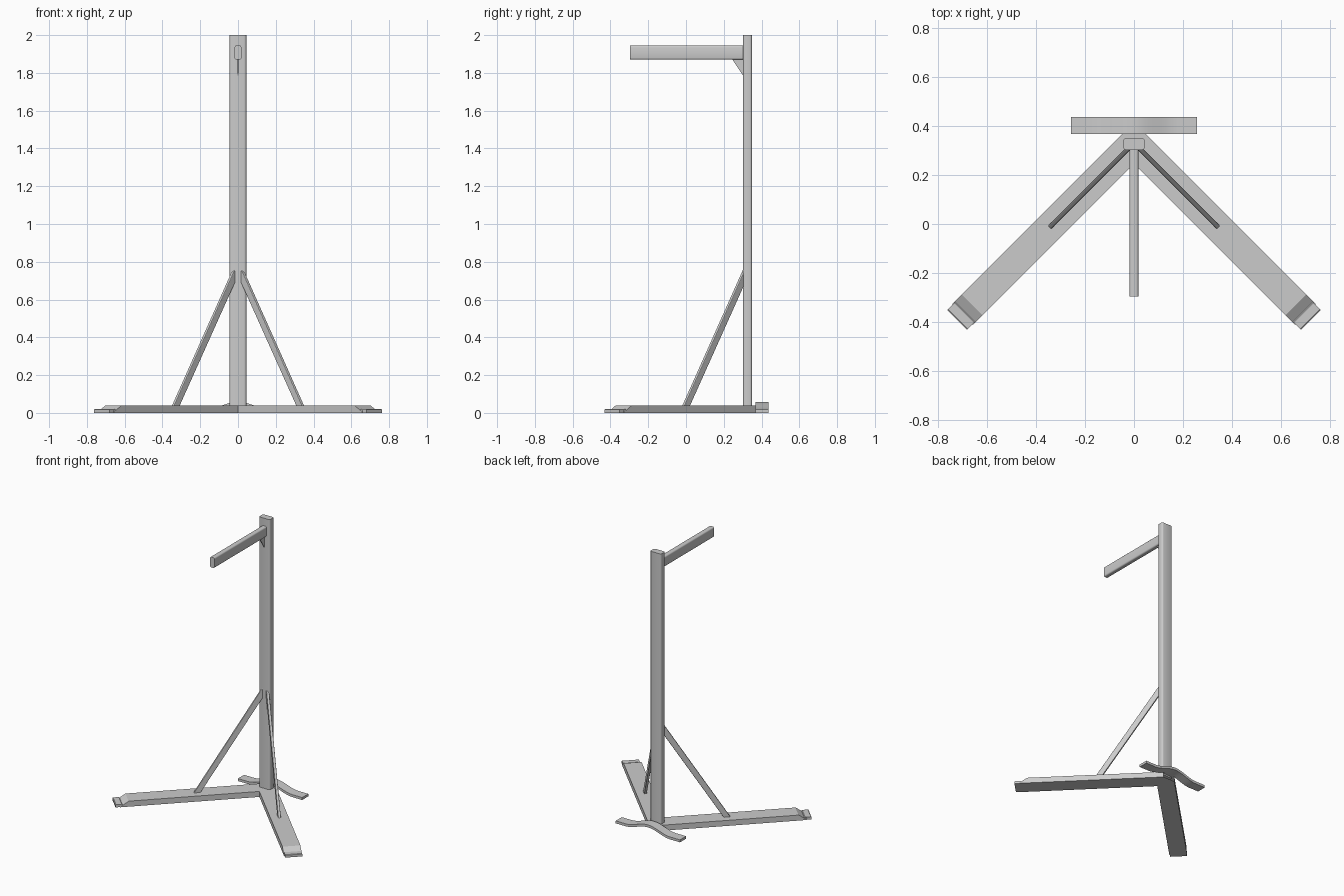
import bpy, bmesh, math
from mathutils import Vector

if "Cube" in bpy.data.objects:
    bpy.data.objects.remove(bpy.data.objects["Cube"])

X, Y, Z = Vector((1, 0, 0)), Vector((0, 1, 0)), Vector((0, 0, 1))
R = math.sqrt(0.5)
ALONG = Vector((R, -R, 0))      # direction of the right leg
ACROSS = Vector((R, R, 0))
APEX = Vector((0, 0.33, 0))     # where the leg centre lines meet


def prism(name, pts, origin, u, v, w, a, b, cuts=(), mirror=False, smooth=False):
    """Extrude the outline pts (in u, v) from a to b along w."""
    bm = bmesh.new()
    lo = [bm.verts.new(origin + u * p + v * q + w * a) for p, q in pts]
    hi = [bm.verts.new(origin + u * p + v * q + w * b) for p, q in pts]
    n = len(pts)
    bm.faces.new(lo)
    bm.faces.new(hi)
    for i in range(n):
        j = (i + 1) % n
        bm.faces.new((lo[i], lo[j], hi[j], hi[i]))
    bmesh.ops.recalc_face_normals(bm, faces=bm.faces)
    for co, no, cap in cuts:
        geom = bm.verts[:] + bm.edges[:] + bm.faces[:]
        res = bmesh.ops.bisect_plane(bm, geom=geom, plane_co=co, plane_no=no, clear_outer=True)
        if cap:
            edges = [e for e in res["geom_cut"] if isinstance(e, bmesh.types.BMEdge)]
            bmesh.ops.holes_fill(bm, edges=edges)
    bmesh.ops.recalc_face_normals(bm, faces=bm.faces)
    me = bpy.data.meshes.new(name)
    bm.to_mesh(me)
    bm.free()
    ob = bpy.data.objects.new(name, me)
    bpy.context.collection.objects.link(ob)
    if mirror:
        ob.modifiers.new("Mirror", "MIRROR")
    if smooth:
        bpy.ops.object.select_all(action="DESELECT")
        ob.select_set(True)
        bpy.context.view_layer.objects.active = ob
        bpy.ops.object.shade_smooth_by_angle(angle=math.radians(35))
    return ob


def rounded(hw, hh, r, seg=3):
    """Rounded rectangle outline with half sizes hw, hh."""
    pts = []
    for k, (sx, sy) in enumerate(((1, 1), (-1, 1), (-1, -1), (1, -1))):
        for i in range(seg + 1):
            t = math.pi / 2 * (k + i / seg)
            pts.append((sx * (hw - r) + r * math.cos(t), sy * (hh - r) + r * math.sin(t)))
    return pts


# upright post
prism("post", rounded(0.044, 0.024, 0.012), Vector((0, 0.326, 0)), X, Y, Z, 0.03, 2.0, smooth=True)

# hanging arm and its gusset
prism("arm", rounded(0.018, 0.0375, 0.01), Vector((0, 0, 1.9075)), X, Z, Y, -0.296, 0.306, smooth=True)
prism("arm_gusset", [(0.245, 1.872), (0.306, 1.872), (0.306, 1.78)],
      Vector(), Y, Z, X, -0.003, 0.003)

# splayed legs, mitred on the centre line and cut flat at the back
leg = [(-0.2, 0), (-0.2, 0.04), (0.933, 0.04), (0.976, 0.012), (0.99, 0.012), (0.99, 0)]
prism("legs", leg, APEX, ALONG, Z, ACROSS, -0.06, 0.06, mirror=True,
      cuts=((Vector(), -X, False), (Vector((0, 0.368, 0)), Y, True)))

# foot pads on the leg ends
pad = [(0.974, 0), (0.974, 0.017), (0.978, 0.02), (1.016, 0.02), (1.02, 0.017), (1.02, 0)]
prism("foot_pads", pad, APEX, ALONG, Z, ACROSS, -0.057, 0.057, mirror=True)

# diagonal braces
brace = [(0.49, 0.035), (0.445, 0.035), (0.02, 0.705), (0.02, 0.78)]
ob = prism("braces", brace, APEX, ALONG, Z, ACROSS, -0.009, 0.009, mirror=True)
bev = ob.modifiers.new("Bevel", "BEVEL")
bev.width, bev.segments = 0.004, 2

# wavy rear foot plate with a raised middle
N = 32
xs = [-0.258 + 0.516 * i / N for i in range(N + 1)]
wave = [(x, 0.02 * (1 + math.cos(math.pi * min(abs(x) / 0.18, 1)))) for x in xs]
outline = wave + [(x, z + 0.018) for x, z in reversed(wave)]
prism("rear_foot", outline, Vector(), X, Z, Y, 0.367, 0.437, smooth=True)
